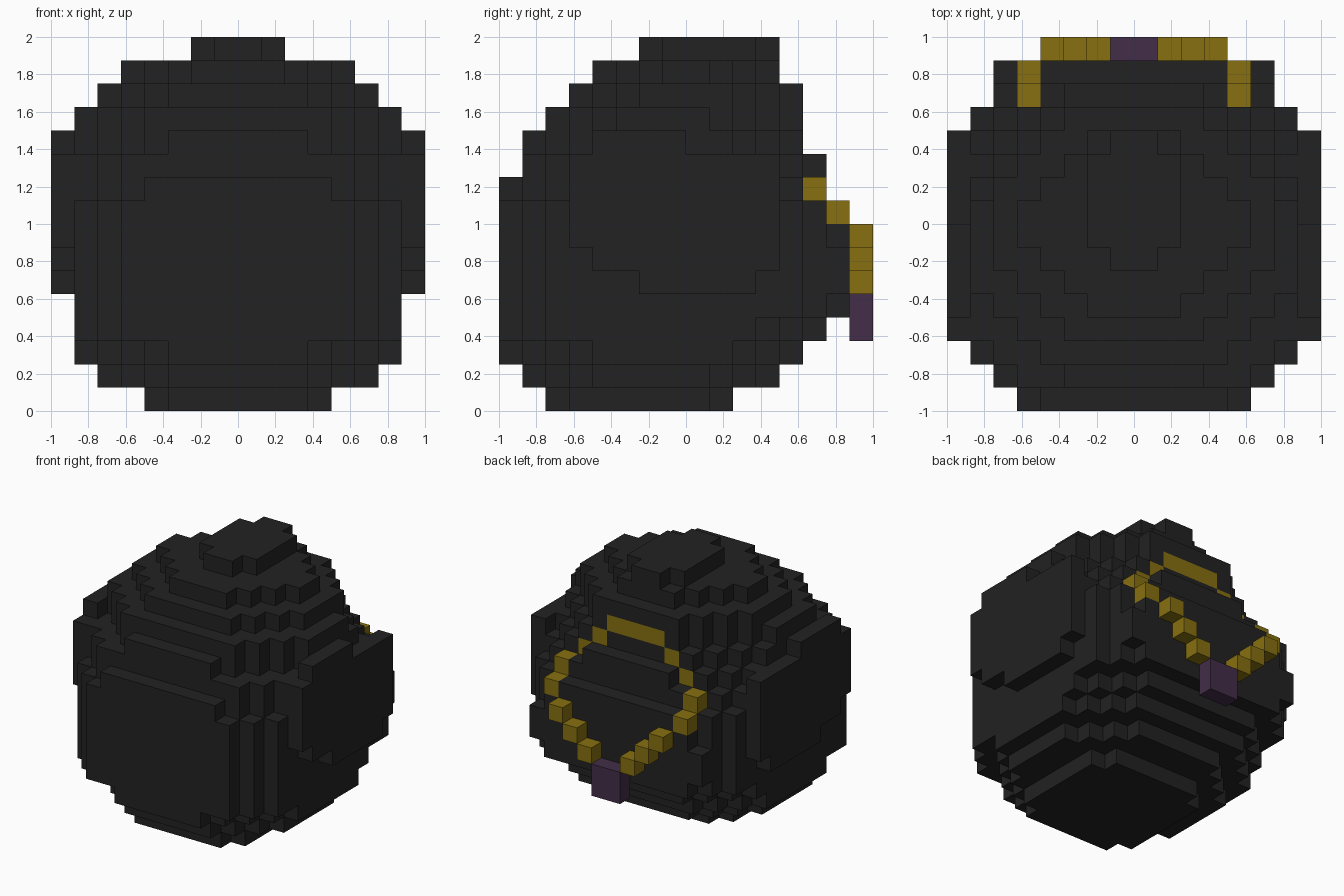
import bpy, bmesh

U = 0.125  # edge of one block

old = bpy.data.objects.get("Cube")
if old:
    bpy.data.objects.remove(old, do_unlink=True)


def material(name, rgb):
    m = bpy.data.materials.new(name)
    m.use_nodes = True
    m.diffuse_color = (*rgb, 1)
    bsdf = m.node_tree.nodes["Principled BSDF"]
    bsdf.inputs["Base Color"].default_value = (*rgb, 1)
    bsdf.inputs["Roughness"].default_value = 0.9
    return m


charcoal = material("charcoal", (0.016, 0.016, 0.016))
gold = material("gold", (0.242, 0.162, 0.0052))
purple = material("purple", (0.055, 0.027, 0.065))


def box(x0, x1, y0, y1, z0, z1):
    """Block cells in a box, in block units."""
    return {(x, y, z) for x in range(x0, x1) for y in range(y0, y1) for z in range(z0, z1)}


def mirrored(cells):
    return cells | {(-1 - x, y, z) for x, y, z in cells}


def block_object(name, cells, mat):
    """Outer skin of a set of cells."""
    bm = bmesh.new()
    for c in cells:
        for axis in range(3):
            for side in (0, 1):
                n = list(c)
                n[axis] += 1 if side else -1
                if tuple(n) in cells:
                    continue
                b, d = (axis + 1) % 3, (axis + 2) % 3
                quad = []
                for i, j in ((0, 0), (1, 0), (1, 1), (0, 1)):
                    p = list(c)
                    p[axis] += side
                    p[b] += i
                    p[d] += j
                    quad.append(bm.verts.new([v * U for v in p]))
                bm.faces.new(quad if side else quad[::-1])
    bmesh.ops.remove_doubles(bm, verts=bm.verts, dist=U * 0.01)
    me = bpy.data.meshes.new(name)
    bm.to_mesh(me)
    bm.free()
    me.materials.append(mat)
    ob = bpy.data.objects.new(name, me)
    bpy.context.collection.objects.link(ob)
    return ob


# Body layers, bottom to top: half width, front, back, front chamfer, back chamfer
layers = [
    (4, -6, 2, 1, 1), (6, -7, 4, 3, 3), (7, -8, 5, 4, 3), (7, -8, 6, 2, 3),
    (7, -8, 7, 2, 2), (7, -8, 7, 2, 1), (7, -8, 7, 2, 1), (7, -8, 7, 2, 2),
    (7, -8, 6, 2, 1), (7, -8, 5, 3, 1), (7, -7, 5, 2, 2), (7, -7, 5, 4, 3),
    (7, -6, 5, 3, 4), (6, -5, 5, 3, 3), (5, -4, 4, 3, 3), (2, -2, 4, 1, 1),
]
body = set()
for z, (w, front, back, cf, cb) in enumerate(layers):
    for y in range(front, back):
        half = w - max(0, cf - (y - front), cb - (back - 1 - y))
        if y >= 5:
            half = min(half, 6)
        body |= box(-half, half, y, y + 1, z, z + 1)

# Side bulges, one block thick: height -> front and back
sides = {5: (-2, 3), 6: (-4, 4), 7: (-5, 4), 8: (-5, 4), 9: (-5, 4), 10: (-5, 4), 11: (-4, 0)}
for z, (y0, y1) in sides.items():
    body |= mirrored(box(7, 8, y0, y1, z, z + 1))

# Stepped bulge inside the necklace
body |= box(-4, 4, 6, 7, 8, 9) | box(-4, 4, 5, 6, 9, 10) | box(-3, 3, 5, 6, 10, 11)

# Necklace: top bar, then links stepping down and around (x, y, z)
links = {(2, 4, 11), (3, 4, 10), (4, 5, 9), (4, 6, 8), (3, 7, 7), (2, 7, 6), (1, 7, 5)}
chain = mirrored(links) | box(-2, 2, 4, 5, 12, 13)

block_object("body", body - chain, charcoal)
block_object("necklace", chain, gold)
block_object("pendant", box(-1, 1, 7, 8, 3, 5), purple)
